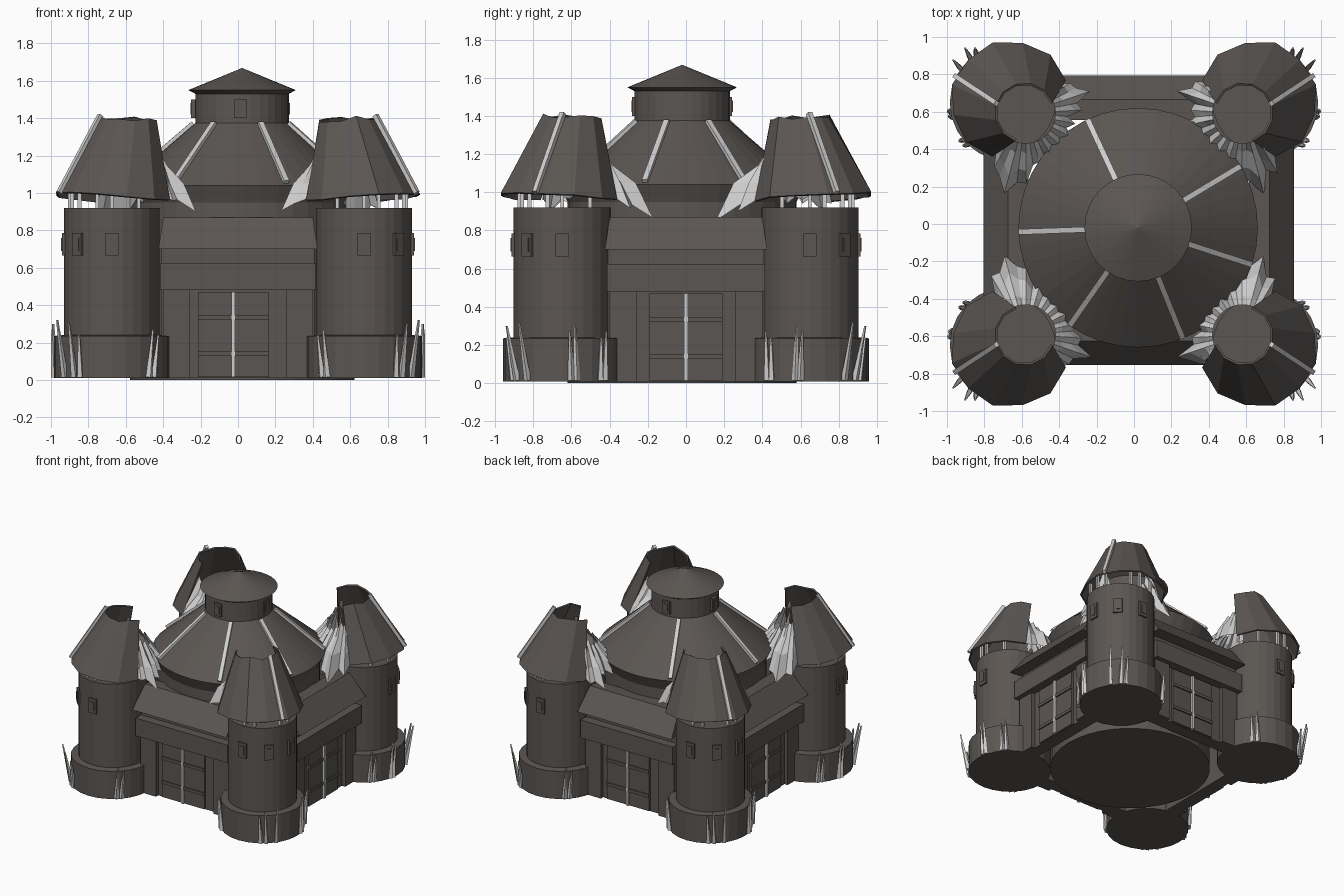
import bpy, bmesh, math, random
from mathutils import Matrix, Vector

if "Cube" in bpy.data.objects:
    bpy.data.objects.remove(bpy.data.objects["Cube"])
random.seed(4)

def mat(name, c):
    m = bpy.data.materials.new(name)
    m.diffuse_color = (*c, 1)
    m.use_nodes = True
    m.node_tree.nodes["Principled BSDF"].inputs["Base Color"].default_value = m.diffuse_color
    return m

STONE = mat("dark stone", (0.105, 0.093, 0.085))
PALE = mat("pale metal", (0.62, 0.62, 0.62))

def mesh(name, verts, faces, m, M=Matrix()):
    me = bpy.data.meshes.new(name)
    me.from_pydata([M @ Vector(v) for v in verts], [], faces)
    bm = bmesh.new()
    bm.from_mesh(me)
    bmesh.ops.recalc_face_normals(bm, faces=bm.faces)
    bm.to_mesh(me)
    bm.free()
    me.materials.append(m)
    ob = bpy.data.objects.new(name, me)
    bpy.context.collection.objects.link(ob)
    return ob

def lathe(name, cx, cy, profile, m, n=32):
    """Stack of rings (radius, z), capped at both ends."""
    v, f = [], []
    for r, z in profile:
        for i in range(n):
            a = 2 * math.pi * i / n
            v.append((cx + r * math.cos(a), cy + r * math.sin(a), z))
    for k in range(len(profile) - 1):
        for i in range(n):
            j = (i + 1) % n
            f.append((k*n + i, k*n + j, (k+1)*n + j, (k+1)*n + i))
    f += [tuple(range(n))[::-1], tuple(range((len(profile)-1)*n, len(profile)*n))]
    return mesh(name, v, f, m)

BOX = [(0, 1, 3, 2), (4, 6, 7, 5), (0, 4, 5, 1), (2, 3, 7, 6), (0, 2, 6, 4), (1, 5, 7, 3)]

def box(name, x, y, z, m, M=Matrix()):
    return mesh(name, [(a, b, c) for a in x for b in y for c in z], BOX, m, M)

def bar(name, p, q, w, m, tip=1.0):
    """Square bar from p to q; tip scales the far end."""
    p, q = Vector(p), Vector(q)
    rot = (q - p).to_track_quat('Z', 'Y').to_matrix().to_4x4()
    L = (q - p).length
    v = [(a * w * s / 2, b * w * s / 2, z) for a in (-1, 1) for b in (-1, 1)
         for z, s in ((0, 1), (L, tip))]
    return mesh(name, v, BOX, m, Matrix.Translation(p) @ rot)

def polar(r, deg):
    a = math.radians(deg)
    return r * math.cos(a), r * math.sin(a)

# Central keep: wall drum, flared eave, conical roof, lantern and cap
CX, CY = 0.022, -0.02
lathe("keep_drum", CX, CY, [(0.6, 0.0), (0.6, 0.95)], STONE, 40)
lathe("keep_roof", CX, CY, [(0.6, 0.95), (0.64, 1.04), (0.25, 1.375)], STONE, 40)
lathe("lantern", CX, CY, [(0.25, 1.37), (0.25, 1.54)], STONE)
lathe("lantern_cap", CX, CY, [(0.25, 1.53), (0.287, 1.55), (0.003, 1.667)], STONE)
for a in (115, 31, -18, -68, -125, -178):
    (x0, y0), (x1, y1) = polar(0.26, a), polar(0.63, a)
    bar("roof_rib", (CX + x0, CY + y0, 1.37), (CX + x1, CY + y1, 1.055), 0.03, PALE)
for a in range(0, 360, 90):
    M = Matrix.Translation((CX - 0.01, CY, 0)) @ Matrix.Rotation(math.radians(a), 4, 'Z')
    box("lantern_window", (0.24, 0.262), (-0.033, 0.033), (1.4, 1.5), STONE, M)
    box("lantern_pane", (0.24, 0.266), (-0.017, 0.017), (1.42, 1.48), STONE, M)

# Four gate walls with lintel, pitched roof and double door
for a, h, cx, cy in ((0, 0.775, 0, 0.02), (90, 0.83, 0.025, 0), (180, 0.775, 0, 0.02), (270, 0.83, 0.025, 0)):
    M = Matrix.Translation((cx, cy, 0)) @ Matrix.Rotation(math.radians(a), 4, 'Z')
    f = -h                                    # outermost line, facing local -y
    b = f + 0.2                               # inner face of the wall
    box("gate_wall", (-0.41, 0.41), (f + 0.1, b), (0.01, 0.72), STONE, M)
    for s in (-1, 1):
        box("gate_pier", sorted((s * 0.26, s * 0.4)), (f + 0.07, b), (0.01, 0.5), STONE, M)
    box("lintel", (-0.415, 0.415), (f + 0.03, b), (0.48, 0.625), STONE, M)
    v = [(s * w, y, z) for s in (-1, 1)
         for w, y, z in ((0.425, f, 0.70), (0.4, f + 0.13, 0.87), (0.4, f + 0.24, 0.865), (0.4, f + 0.24, 0.70))]
    mesh("gate_roof", v, [(0, 1, 2, 3), (4, 7, 6, 5), (0, 4, 5, 1), (1, 5, 6, 2),
                          (2, 6, 7, 3), (3, 7, 4, 0)], STONE, M)
    D = M @ Matrix.Translation((-0.025 if a % 180 == 0 else 0, 0, 0))
    box("door", (-0.19, 0.19), (f + 0.085, f + 0.12), (0.015, 0.47), STONE, D)
    for z in (0.14, 0.335):
        box("door_band", (-0.19, 0.19), (f + 0.075, f + 0.1), (z - 0.012, z + 0.012), STONE, D)
    box("door_strip", (-0.01, 0.01), (f + 0.07, f + 0.1), (0.015, 0.47), PALE, D)

# Corner towers, each described in the +x +y corner and mirrored
for sx in (-1, 1):
    for sy in (-1, 1):
        S = Matrix.Diagonal((sx, sy, 1, 1))
        tx, ty = 0.675, 0.648
        def P(x, y, z):
            return S @ Vector((x, y, z))
        lathe("tower_base", sx * tx, sy * ty, [(0.31, 0.01), (0.31, 0.235), (0.26, 0.24)], STONE, 24)
        lathe("tower_body", sx * tx, sy * ty, [(0.255, 0.2), (0.255, 0.92)], STONE, 28)
        for a in (0, 45, 90):                 # windows with frames
            W = S @ Matrix.Translation((tx, ty, 0)) @ Matrix.Rotation(math.radians(a), 4, 'Z')
            box("tower_window", (0.23, 0.266), (-0.035, 0.035), (0.665, 0.785), STONE, W)
            box("window_pane", (0.23, 0.271), (-0.018, 0.018), (0.69, 0.76), STONE, W)
        for a in (-40, 0, 20, 70, 90, 130):   # posts under the roof
            x, y = polar(0.225, a)
            bar("roof_post", P(tx + x, ty + y, 0.91), P(tx + x, ty + y, 1.06), 0.02, PALE)
        # shards leaning on the base: angle, top height, lean
        for a, top, r in ((-46, 0.27, .33), (-40, 0.24, .33), (-14, 0.3, .32), (-9, 0.27, .32), (36, 0.32, .37),
                          (50, 0.3, .37), (57, 0.24, .34), (130, 0.27, .33), (137, 0.24, .33)):
            (x0, y0), (x1, y1) = polar(0.31, a), polar(r, a + 2)
            bar("shard", P(tx + x0, ty + y0, 0.015), P(tx + x1, ty + y1, top), 0.027, PALE, 0.3)

        # broken roof shell, open towards the keep
        n, v = 9, []
        for i in range(n):
            a = -72 + 232 * i / (n - 1)
            inn = 0.5 - 0.5 * math.cos(math.radians(a - 45))
            x, y = polar(0.325 if i % 2 else 0.315, a)
            v.append((0.66 + x, 0.66 + y, 1.0 - 0.06 * inn + random.uniform(-.008, .008)))
            x, y = polar(0.16, a)
            v.append((0.585 + x, 0.595 + y, 1.405 - 0.03 * inn + random.uniform(-.015, .01)))
        shell = mesh("tower_roof", v, [(2*i, 2*i+2, 2*i+3, 2*i+1) for i in range(n - 1)], STONE, S)
        sol = shell.modifiers.new("thickness", 'SOLIDIFY')
        sol.thickness = 0.012
        bar("tower_roof_rib", P(0.955, 0.79, 1.0), P(0.735, 0.645, 1.415), 0.026, PALE)

        # torn pale sheet flaring out on the inner side
        n, v, f = 23, [], []
        for i in range(n):
            t = i / (n - 1)
            a = 138 + 170 * t
            spike = max(0, 0.6 - abs(a - 160) / 25, 1 - abs(a - 284) / 28)
            jag = random.uniform(-0.015, 0.015) + (0.018 if i % 2 else -0.018)
            edge = abs(2 * t - 1) ** 2
            for r, z in ((0.16, 1.14 + 0.14 * edge + jag),
                         (0.195 + 0.02 * edge + jag / 2, 1.1 + 0.08 * edge),
                         (0.235 + 0.09 * spike + jag, 1.05),
                         (0.265 + 0.15 * spike + 1.3 * jag, 0.97 - 0.09 * spike - jag)):
                x, y = polar(r, a)
                v.append((0.58 + x, 0.592 + y, z))
        for i in range(n - 1):
            for k in range(3):
                f.append((4*i + k, 4*i + k + 1, 4*i + k + 5, 4*i + k + 4))
        mesh("torn_sheet", v, f, PALE, S)
